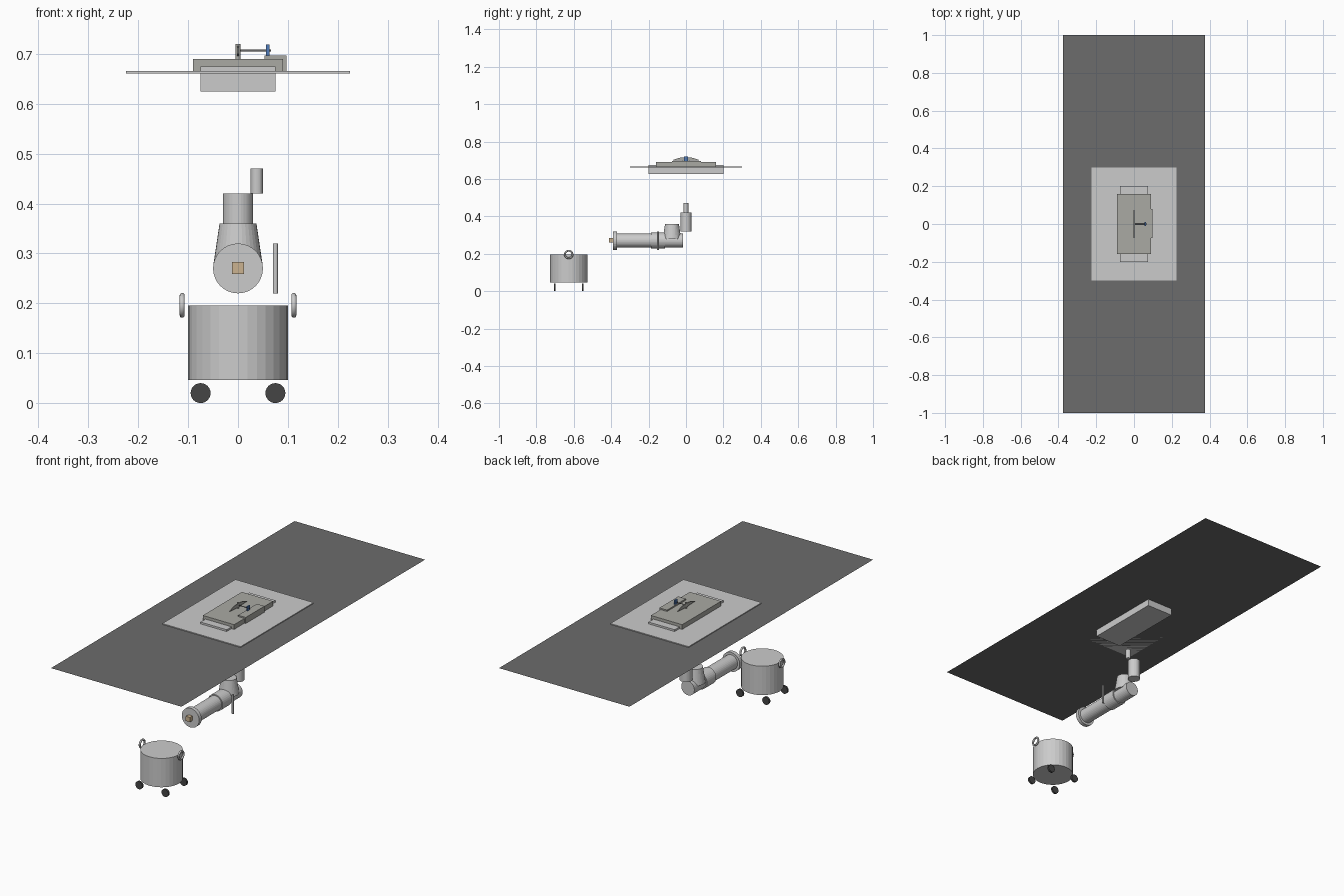
import bpy, bmesh, math
from mathutils import Matrix, Vector

if "Cube" in bpy.data.objects:
    bpy.data.objects.remove(bpy.data.objects["Cube"])


def mat(name, r, g, b):
    m = bpy.data.materials.new(name)
    m.diffuse_color = (r, g, b, 1)
    m.use_nodes = True
    m.node_tree.nodes["Principled BSDF"].inputs["Base Color"].default_value = m.diffuse_color
    return m


DARK = mat("dark_grey", 0.15, 0.15, 0.15)
RUBBER = mat("rubber", 0.06, 0.06, 0.06)
STONE = mat("warm_grey", 0.4, 0.4, 0.37)
BLUE = mat("blue", 0.08, 0.2, 0.5)
TAN = mat("tan", 0.6, 0.45, 0.28)


def finish(name, bm, material=None):
    me = bpy.data.meshes.new(name)
    bmesh.ops.recalc_face_normals(bm, faces=bm.faces[:])
    bm.to_mesh(me)
    bm.free()
    ob = bpy.data.objects.new(name, me)
    bpy.context.collection.objects.link(ob)
    if material:
        me.materials.append(material)
    return ob


def box(name, x, y, z, material=None):
    """Box from (min, max) ranges."""
    bm = bmesh.new()
    c = Vector(((a[0] + a[1]) / 2 for a in (x, y, z)))
    s = [a[1] - a[0] for a in (x, y, z)]
    bmesh.ops.create_cube(bm, size=1, matrix=Matrix.Translation(c) @ Matrix.Diagonal((*s, 1)))
    return finish(name, bm, material)


def rod(name, a, b, r1, r2=None, sides=32, material=None):
    """Cylinder or cone between two points."""
    a, b = Vector(a), Vector(b)
    d = b - a
    rot = d.to_track_quat('Z', 'Y').to_matrix().to_4x4()
    bm = bmesh.new()
    bmesh.ops.create_cone(bm, cap_ends=True, segments=sides, radius1=r1,
                          radius2=r1 if r2 is None else r2, depth=d.length,
                          matrix=Matrix.Translation((a + b) / 2) @ rot)
    return finish(name, bm, material)


# Large flat worktop and the plate on it
bm = bmesh.new()
bmesh.ops.create_grid(bm, x_segments=1, y_segments=1, size=1,
                      matrix=Matrix.Translation((0, 0, 0.661)) @ Matrix.Diagonal((0.375, 1, 1, 1)))
finish("worktop", bm, DARK)
box("top_plate", (-0.225, 0.225), (-0.3, 0.3), (0.661, 0.6655))

# Tray through the top, raised block and side block
box("tray", (-0.075, 0.075), (-0.2, 0.2), (0.625, 0.675))
box("main_block", (-0.09, 0.09), (-0.16, 0.16), (0.664, 0.69), STONE)
box("side_block", (0.053, 0.097), (-0.075, 0.08), (0.664, 0.697), STONE)

# Curved cross arm with post, shaft and blue support
prof = [(-0.073, 0.7), (-0.035, 0.713), (0, 0.716), (0.035, 0.713), (0.073, 0.7),
        (0.035, 0.698), (0, 0.696), (-0.035, 0.698)]
bm = bmesh.new()
face = bm.faces.new([bm.verts.new((-0.002, y, z)) for y, z in prof])
ext = bmesh.ops.extrude_face_region(bm, geom=[face])
bmesh.ops.translate(bm, vec=(0.004, 0, 0), verts=[v for v in ext["geom"] if isinstance(v, bmesh.types.BMVert)])
finish("cross_arm", bm, STONE)
rod("arm_post", (0, 0, 0.688), (0, 0, 0.72), 0.005, sides=16, material=STONE)
rod("arm_shaft", (0, 0, 0.707), (0.066, 0, 0.707), 0.002, sides=12, material=DARK)
box("blue_support", (0.056, 0.063), (-0.01, 0.01), (0.696, 0.719), BLUE)

# Horizontal motor unit
Z = 0.27
rod("front_flange", (0, -0.39, Z), (0, -0.37, Z), 0.05)
rod("motor_body", (0, -0.375, Z), (0, -0.015, Z), 0.0375)
rod("motor_collar", (0, -0.187, Z), (0, -0.112, Z), 0.043)
box("tan_bit", (-0.012, 0.012), (-0.412, -0.388), (0.259, 0.283), TAN)
rod("side_bar", (0.075, -0.15, 0.22), (0.075, -0.15, 0.32), 0.005, sides=16)

# Upright connectors
rod("cone_neck", (0, -0.075, 0.28), (0, -0.075, 0.36), 0.049, 0.037)
rod("upright_barrel", (0, 0, 0.32), (0, 0, 0.42), 0.03)
rod("upright_pin", (0.0375, 0, 0.42), (0.0375, 0, 0.47), 0.0125, sides=24)

# Wheeled tank
TY = -0.627
rod("tank", (0, TY, 0.046), (0, TY, 0.196), 0.1)
for s, side in ((-1, "left"), (1, "right")):
    bpy.ops.mesh.primitive_torus_add(major_radius=0.02, minor_radius=0.005, major_segments=32,
                                     minor_segments=12, location=(s * 0.112, TY, 0.196),
                                     rotation=(0, math.pi / 2, 0))
    bpy.context.object.name = "tank_handle_" + side
    bpy.ops.object.shade_smooth_by_angle()
    for t, end in ((-1, "front"), (1, "back")):
        y = TY + t * 0.075
        rod(f"wheel_{end}_{side}", (s * 0.075, y - 0.005, 0.02), (s * 0.075, y + 0.005, 0.02),
            0.02, sides=24, material=RUBBER)
